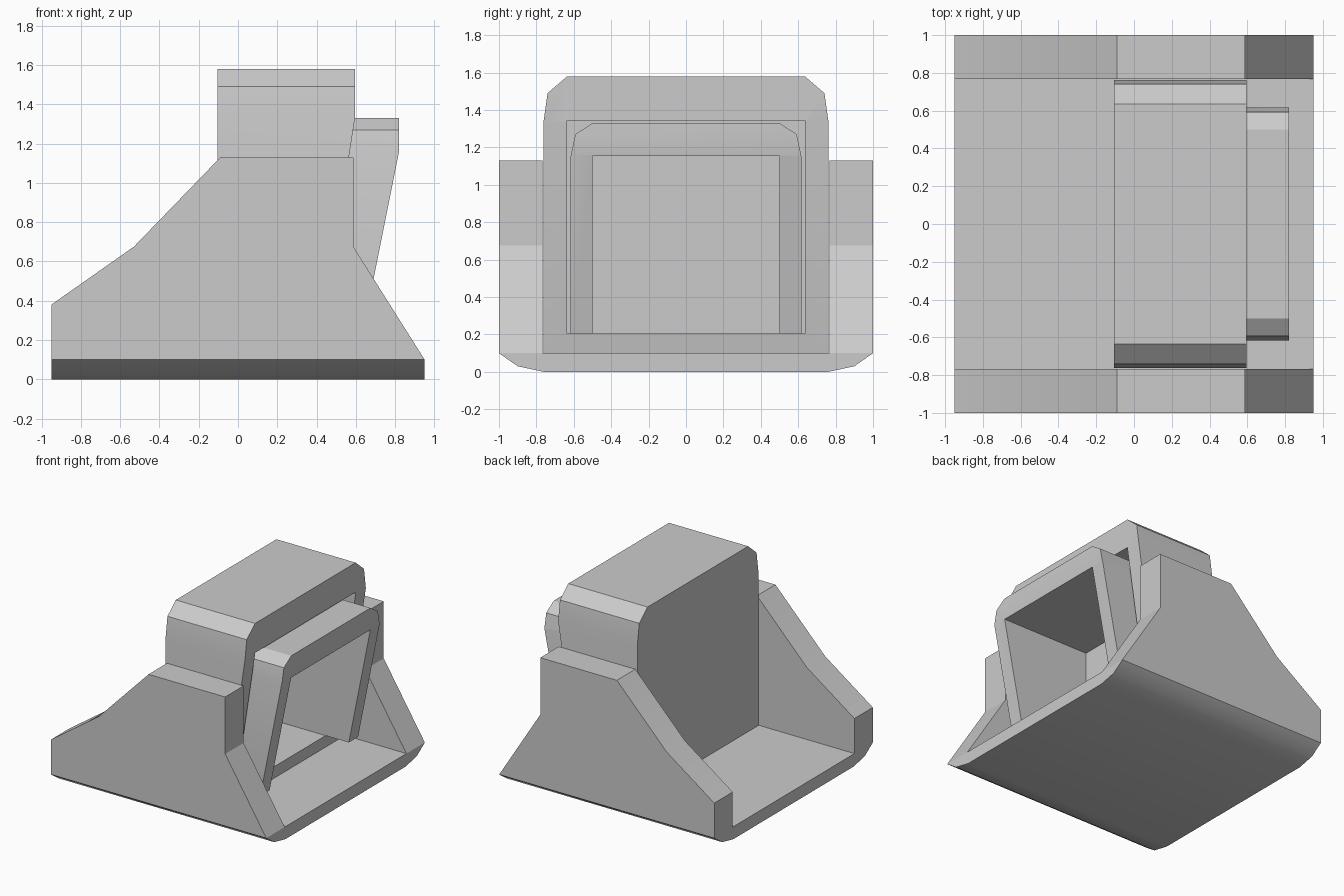
import bpy, bmesh, math

if "Cube" in bpy.data.objects:
    bpy.data.objects.remove(bpy.data.objects["Cube"])


def prism(name, pts, axis, a, b):
    """Extrude a profile: axis 'x' uses (y, z) points, axis 'y' uses (x, z) points."""
    bm = bmesh.new()
    place = (lambda p, d: (d, p[0], p[1])) if axis == 'x' else (lambda p, d: (p[0], d, p[1]))
    ends = [[bm.verts.new(place(p, d)) for p in pts] for d in (a, b)]
    for ring in ends:
        bm.faces.new(ring)
    n = len(pts)
    for i in range(n):
        j = (i + 1) % n
        bm.faces.new((ends[0][i], ends[0][j], ends[1][j], ends[1][i]))
    bmesh.ops.recalc_face_normals(bm, faces=bm.faces[:])
    me = bpy.data.meshes.new(name)
    bm.to_mesh(me)
    bm.free()
    ob = bpy.data.objects.new(name, me)
    bpy.context.collection.objects.link(ob)
    return ob


def select(ob):
    bpy.ops.object.select_all(action='DESELECT')
    ob.select_set(True)
    bpy.context.view_layer.objects.active = ob


def cut(ob, cutter, op):
    """Apply a boolean and discard the cutter."""
    mod = ob.modifiers.new("cut", 'BOOLEAN')
    mod.operation, mod.solver, mod.object = op, 'EXACT', cutter
    select(ob)
    bpy.ops.object.modifier_apply(modifier=mod.name)
    bpy.data.objects.remove(cutter, do_unlink=True)


def mirrored(half):
    """Close a right-hand half section into a symmetric one."""
    return half + [(-y, z) for y, z in reversed(half)]


# Cradle: U-shaped cross-section trimmed to the sloping side profile
cradle = prism("cradle", mirrored([(0.76, 0), (0.9, 0.03), (1, 0.1), (1, 1.3),
                                   (0.768, 1.3), (0.768, 0.1)]), 'x', -0.95, 0.95)
side = prism("side_cutter", [(-1.1, -0.1), (1.076, -0.1), (0.95, 0.1), (0.587, 0.675),
                             (0.587, 1.13), (-0.09, 1.13), (-0.53, 0.675),
                             (-0.95, 0.38), (-1.1, 0.275)], 'y', -1.2, 1.2)
cut(cradle, side, 'INTERSECT')

# Housing: rounded box with a raked front and a deep square recess
housing = prism("housing", mirrored([(0.763, 0.09), (0.763, 1.33), (0.74, 1.49),
                                     (0.635, 1.58)]), 'x', -0.105, 0.595)
rake = prism("rake_cutter", [(0.4, 0.05), (0.595, 1.33), (0.9, 1.33), (0.9, 0.05)],
             'y', -1, 1)
cut(housing, rake, 'DIFFERENCE')
recess = prism("recess_cutter", mirrored([(0.635, 0.205), (0.635, 1.345)]), 'x', 0.04, 1)
cut(housing, recess, 'DIFFERENCE')

# Inner frame: open-bottomed hood sticking out of the recess
frame = prism("inner_frame", mirrored([(0.5, 1.155), (0.5, 0.1), (0.617, 0.1), (0.617, 1.15),
                                       (0.592, 1.27), (0.5, 1.33)]), 'x', 0.03, 0.82)
hood = prism("hood_cutter", [(-0.2, 0.205), (0.629, 0.205), (0.82, 1.16), (1, 1.16),
                             (1, 1.5), (-0.2, 1.5)], 'y', -1, 1)
cut(frame, hood, 'INTERSECT')

for ob in (cradle, housing, frame):
    select(ob)
    bpy.ops.object.shade_smooth_by_angle(angle=math.radians(30))
